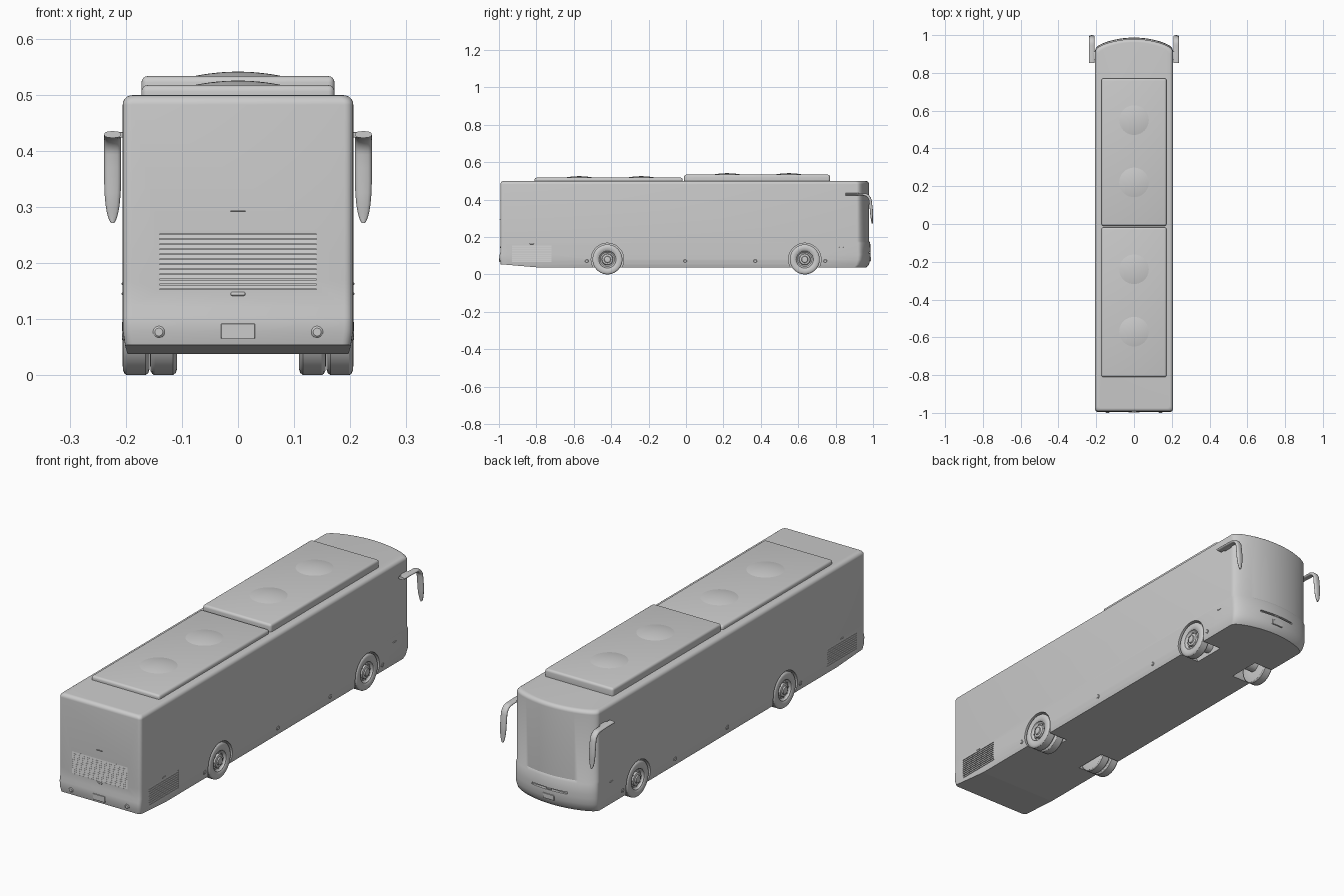
import bpy, bmesh, math
from math import sin, cos, pi

if "Cube" in bpy.data.objects:
    bpy.data.objects.remove(bpy.data.objects["Cube"])


def make(name, bm, angle=30):
    bmesh.ops.recalc_face_normals(bm, faces=bm.faces)
    me = bpy.data.meshes.new(name)
    bm.to_mesh(me)
    bm.free()
    ob = bpy.data.objects.new(name, me)
    bpy.context.collection.objects.link(ob)
    smooth(ob, angle)
    return ob


def smooth(ob, angle=30):
    bpy.ops.object.select_all(action='DESELECT')
    ob.select_set(True)
    bpy.context.view_layer.objects.active = ob
    bpy.ops.object.shade_smooth_by_angle(angle=math.radians(angle))


def loft(name, rings, angle=30):
    bm = bmesh.new()
    vs = [[bm.verts.new(p) for p in r] for r in rings]
    n = len(vs[0])
    for a, b in zip(vs, vs[1:]):
        for i in range(n):
            j = (i + 1) % n
            bm.faces.new((a[i], a[j], b[j], b[i]))
    bm.faces.new(vs[0])
    bm.faces.new(vs[-1])
    return make(name, bm, angle)


def lathe_x(name, s, y, z, prof, n=40, angle=30):
    """Revolve (x, radius) pairs round an axle parallel to x; s is the side."""
    return loft(name, [[(s * x, y + r * cos(2 * pi * i / n), z + r * sin(2 * pi * i / n))
                        for i in range(n)] for x, r in prof], angle)


def lathe_y(name, x, z, prof, n=24):
    return loft(name, [[(x + r * cos(2 * pi * i / n), y, z + r * sin(2 * pi * i / n))
                        for i in range(n)] for y, r in prof])


def box(name, x0, x1, y0, y1, z0, z1, bevel=0, seg=3):
    bm = bmesh.new()
    bmesh.ops.create_cube(bm, size=1)
    for v in bm.verts:
        v.co = ((x0 + x1) / 2 + v.co.x * (x1 - x0), (y0 + y1) / 2 + v.co.y * (y1 - y0),
                (z0 + z1) / 2 + v.co.z * (z1 - z0))
    if bevel:
        bmesh.ops.bevel(bm, geom=bm.edges[:], offset=bevel, segments=seg, profile=0.5, affect='EDGES')
    return make(name, bm)


def prism(name, x0, x1, yz, angle=30):
    return loft(name, [[(x, y, z) for y, z in yz] for x in (x0, x1)], angle)


# body: plan outline with a bowed +y end, lofted upward
def plan(z, w, yr, yf, c=0.016):
    pts = []
    for i in range(33):
        t = (-1 + i / 16) * pi / 2
        pts.append((w * sin(t), yf - 0.045 * sin(t) ** 2 - 0.022 * (1 - cos(t)) ** 3, z))
    for sx, a0 in ((1, 0), (-1, -pi / 2)):
        for i in range(6):
            a = a0 - i * pi / 10
            pts.append((sx * (w - c) + c * cos(a), yr + c + c * sin(a), z))
    return pts


levels = [(0.038, .197, -.978, .965), (0.052, .201, -.990, .978), (0.078, .205, -.996, .985),
          (0.105, .2055, -.996, .987), (0.122, .2055, -.992, .986), (0.168, .2055, -.992, .985),
          (0.178, .2055, -.992, .979), (0.482, .2055, -.992, .979)]
for k in range(1, 7):
    a = k * pi / 12
    d = 0.017 * (1 - cos(a))
    levels.append((0.482 + 0.017 * sin(a), .2055 - d, -.992 + d, .979 - d))
body = loft("bus_body", [plan(*l) for l in levels])

# cutters: wheel wells, grille pockets, nose slot, sloped tail underside
cutters = [prism("tail_cutter", -.3, .3, [(-1.1, -.05), (-.8, .038), (-1.1, .0635)]),
           box("grille_cutter", -.14, .14, -1.1, -.987, .153, .252),
           box("nose_slot_cutter", -.09, .09, .972, 1.1, .112, .121)]
for s in (1, -1):
    for y in (-.42, .635):
        cutters.append(lathe_x("well_cutter", s, y, .08, [(.1, .087), (.3, .087)], 48))
    x = sorted((s * .2005, s * .3))
    cutters.append(box("side_grille_cutter", x[0], x[1], -.93, -.72, .065, .155))
for c in cutters:
    m = body.modifiers.new("cut", 'BOOLEAN')
    m.operation = 'DIFFERENCE'
    m.solver = 'EXACT'
    m.object = c
    bpy.context.view_layer.objects.active = body
    bpy.ops.object.modifier_apply(modifier=m.name)
    bpy.data.objects.remove(c)
smooth(body)

# roof pods with shallow fan domes
for name, y0, y1, top, fans in (("front_roof_pod", -.010, .770, .533, (.55, .22)),
                                ("rear_roof_pod", -.810, -.018, .517, (-.24, -.57))):
    box(name, -.172, .172, y0, y1, .48, top, .011, 4)
    for yc in fans:
        rings = []
        for k in range(9):
            r = .081 * (1 - k / 8.2)
            z = top - .0005 + .0085 * (1 - (r / .081) ** 2)
            rings.append([(r * cos(2 * pi * i / 40), yc + r * sin(2 * pi * i / 40), z)
                          for i in range(40)])
        loft("roof_fan_dome", rings)

# rear grille slats
for k in range(11):
    z = .153 + (k + .5) * .099 / 11
    prism("rear_grille_slat", -.14, .14,
          [(-.986, z - .0042), (-.992, z - .0042), (-.9905, z + .0036), (-.986, z + .0036)])

# rear details: handles, plate, lamps
box("rear_latch", -.013, .013, -.995, -.985, .1415, .1485, .003)
prism("rear_handle", -.013, .013, [(-.985, .290), (-.998, .2925), (-.998, .294), (-.985, .294)])
box("rear_plate", -.03, .03, -.998, -.985, .065, .092, .0008, 1)
for s in (1, -1):
    lathe_y("rear_lamp", s * .141, .077, [(-.98, .0105), (-.997, .0105), (-1.0, .007)])

# nose plate and lower intake trim
box("nose_plate", -.028, .028, .97, .988, .070, .093, .0008, 1)
box("nose_slot_bar", -.012, .012, .96, .9865, .113, .120, .001, 1)

# wheels
tyre = [(-.047, .040), (-.047, .070), (-.045, .076), (-.040, .080), (-.007, .080), (-.003, .0775),
        (0, .072), (.0005, .062), (-.001, .052), (-.003, .049), (-.003, .046), (-.009, .044),
        (-.014, .038), (-.014, .031), (-.006, .028), (-.004, .024), (-.004, .018), (.001, .016),
        (.002, .012), (.002, .004)]
for s in (1, -1):
    for name, y, outers in (("front_wheel", .635, (.205,)), ("rear_wheel", -.42, (.205, .156))):
        for o in outers:
            lathe_x(name, s, y, .08, [(o + dx, r) for dx, r in tyre])
        lathe_x(name + "_axle", s, y, .08, [(.09, .03), (.165, .03)], 24)
        for k in range(8):
            a = k * pi / 4
            lathe_x("wheel_nut", s, y + .0345 * cos(a), .08 + .0345 * sin(a),
                    [(.185, .0028), (.196, .0028)], 8)

    # side grille slats
    for k in range(9):
        z = .065 + (k + .5) * .01
        x0, x1 = s * .199, s * .2048
        loft("side_grille_slat", [[(x0, y, z - .004), (x1, y, z - .004),
                                   (s * .2035, y, z + .0034), (x0, y, z + .0034)]
                                  for y in (-.93, -.72)])

    # side markers, small latches
    for y in (-.53, -.005, .37, .745):
        lathe_x("side_marker", s, y, .071, [(.195, .0095), (.205, .0095), (.207, .007)], 20)
    for y, z in ((-.825, .163), (.83, .145)):
        x = sorted((s * .2, s * .2075))
        box("side_latch", x[0], x[1], y - .011, y + .011, z - .002, z + .002, .001, 1)

    # mirror: curved arm drooping into a rounded blade
    path = [(.852, .429, 0), (.90, .429, 0), (.945, .427, 0)]
    path += [(.95 + .036 * sin(a), .387 + .040 * cos(a), a)
             for a in (i * pi / 16 for i in range(1, 8))]
    path += [(.988, .37, pi / 2), (.991, .345, pi / 2), (.992, .325, pi / 2), (.993, .305, pi / 2),
             (.994, .292, pi / 2), (.995, .282, pi / 2), (.9955, .275, pi / 2), (.9955, .271, pi / 2)]
    rings = []
    for y, z, a in path:
        k = max(0, (.345 - z) / .075)
        hw = .015 * math.sqrt(max(.02, 1 - k * k))
        h = (.006 if a == 0 else .0075 if z > .39 else .008) * (1 if z > .3 else .6)
        h = min(h, .9995 - y) if z < .34 else h
        rings.append([(s * .2235 + hw * math.copysign(abs(cos(t)) ** .6, cos(t)),
                       y + h * sin(t) * sin(a), z + h * sin(t) * cos(a))
                      for t in (2 * pi * i / 16 for i in range(16))])
    loft("mirror", rings, 50)
    x = sorted((s * .195, s * .215))
    box("mirror_bracket", x[0], x[1], .87, .915, .4235, .4335, .002, 2)
